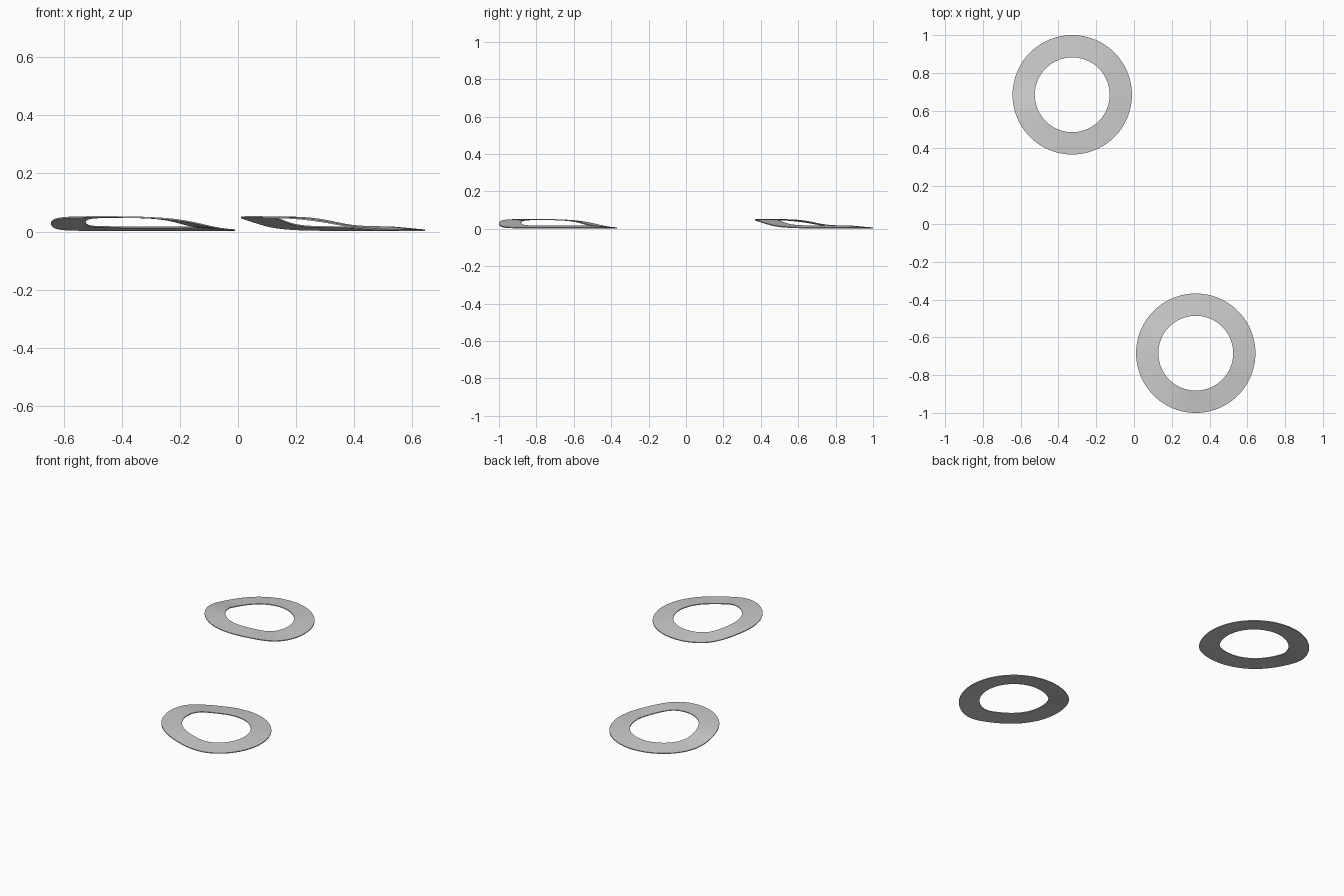
import bpy, bmesh, math

if "Cube" in bpy.data.objects:
    bpy.data.objects.remove(bpy.data.objects["Cube"])

R_OUT, R_IN, THICK, SEG, RINGS = 0.316, 0.198, 0.005, 96, 6


def height(r, delta):
    # one raised lobe around the ring; the inner edge varies less than the rim
    s = min(1.0, 1.06 / (1 + math.exp(-(math.cos(delta) - 0.47) / 0.19)))
    t = (R_OUT - r) / (R_OUT - R_IN)
    outer = 0.002 + 0.046 * s
    inner = 0.013 + 0.034 * s
    return outer * (1 - t) + inner * t


def bent_washer(name, x, y, peak):
    bm = bmesh.new()
    # closed cross-section loop: top outward to inward, underside back again
    section = [(R_OUT + (R_IN - R_OUT) * i / RINGS, THICK) for i in range(RINGS + 1)]
    section += [(r, 0.0) for r, _ in reversed(section)]
    loops = []
    for k in range(SEG):
        a = 2 * math.pi * k / SEG
        loops.append([bm.verts.new((x + r * math.cos(a), y + r * math.sin(a),
                                    height(r, a - peak) + dz)) for r, dz in section])
    n = len(section)
    for k in range(SEG):
        p, q = loops[k], loops[(k + 1) % SEG]
        for i in range(n):
            j = (i + 1) % n
            bm.faces.new((p[i], q[i], q[j], p[j]))
    bmesh.ops.recalc_face_normals(bm, faces=bm.faces)
    me = bpy.data.meshes.new(name)
    bm.to_mesh(me)
    bm.free()
    ob = bpy.data.objects.new(name, me)
    bpy.context.collection.objects.link(ob)
    bpy.ops.object.select_all(action='DESELECT')
    ob.select_set(True)
    bpy.context.view_layer.objects.active = ob
    bpy.ops.object.shade_smooth_by_angle(angle=math.radians(30))


# two separate rings, their lifted sides mirrored about the diagonal
bent_washer("back_left_ring", -0.327, 0.684, math.radians(-117))
bent_washer("front_right_ring", 0.327, -0.684, math.radians(207))
